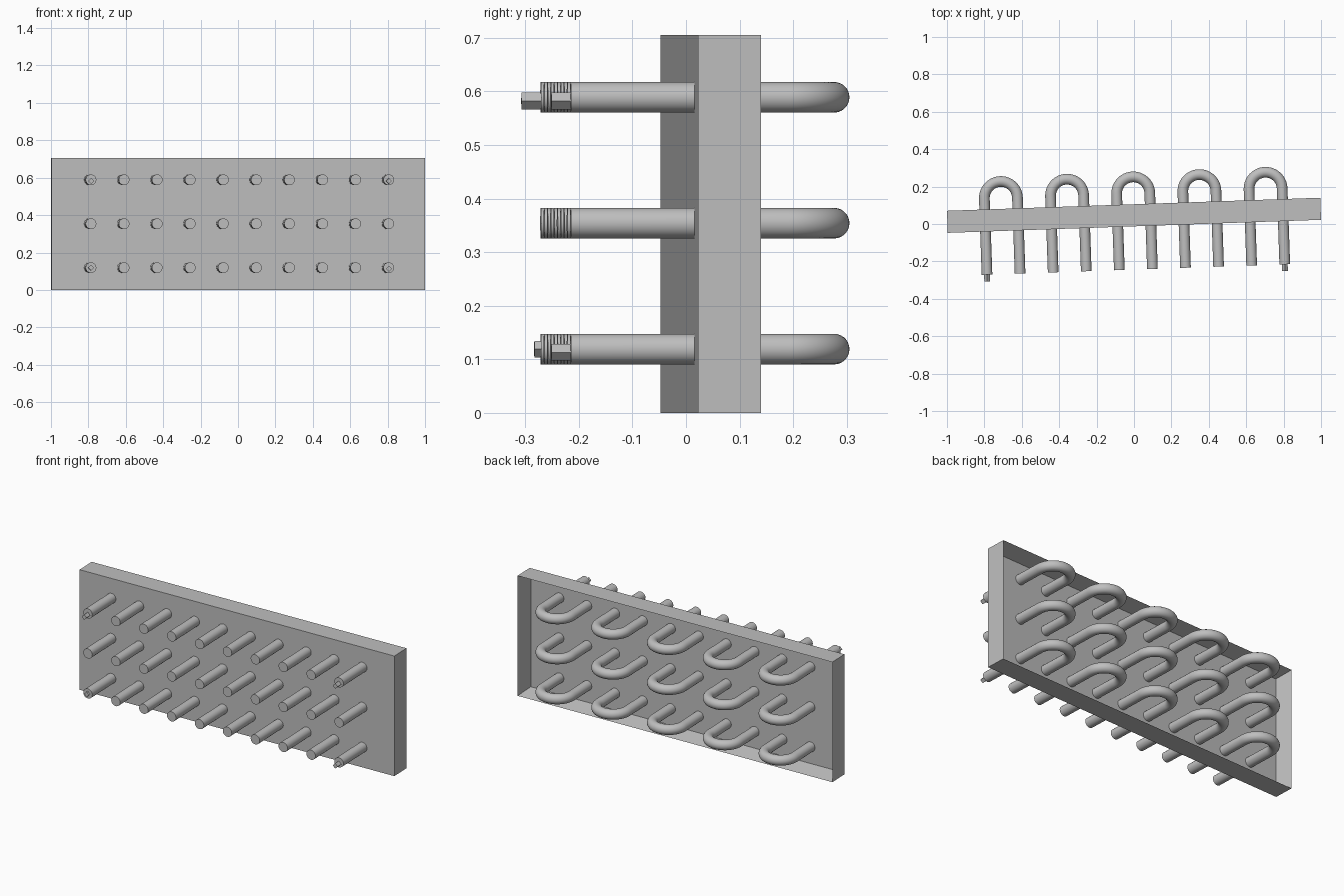
import bpy, bmesh, math
from mathutils import Matrix, Vector

if "Cube" in bpy.data.objects:
    bpy.data.objects.remove(bpy.data.objects["Cube"], do_unlink=True)

LENGTH, DEPTH, HEIGHT, WALL = 1.997, 0.118, 0.705, 0.02
TUBE_R, PITCH, ROWS = 0.0285, 0.177, (0.119, 0.354, 0.589)
FRONT_END, BEND_Y = -0.29, 0.117

# The whole assembly is turned two degrees about the vertical
PLACE = Matrix.Translation((0, 0.0465, 0)) @ Matrix.Rotation(math.radians(2), 4, "Z")

metal = bpy.data.materials.new("grey metal")
metal.use_nodes = True
COLOUR = (0.52, 0.52, 0.52, 1)
metal.diffuse_color = COLOUR
metal.node_tree.nodes["Principled BSDF"].inputs["Base Color"].default_value = COLOUR


def add_part(name, bm, smooth=False):
    bmesh.ops.recalc_face_normals(bm, faces=bm.faces)
    mesh = bpy.data.meshes.new(name)
    bm.to_mesh(mesh)
    bm.free()
    mesh.materials.append(metal)
    obj = bpy.data.objects.new(name, mesh)
    bpy.context.collection.objects.link(obj)
    obj.matrix_world = PLACE
    if smooth:
        bpy.ops.object.select_all(action="DESELECT")
        obj.select_set(True)
        bpy.context.view_layer.objects.active = obj
        bpy.ops.object.shade_smooth_by_angle(angle=math.radians(35))
    return obj


def sweep(bm, path, radius, sides=28):
    """Round tube along a path lying in a horizontal plane, with flat ends."""
    rings = []
    for i, p in enumerate(path):
        along = (path[min(i + 1, len(path) - 1)] - path[max(i - 1, 0)]).normalized()
        across = Vector((along.y, -along.x, 0))
        ring = []
        for s in range(sides):
            a = math.tau * s / sides
            offset = across * math.cos(a) + Vector((0, 0, math.sin(a)))
            ring.append(bm.verts.new(p + offset * radius))
        rings.append(ring)
    for a, b in zip(rings, rings[1:]):
        for s in range(sides):
            t = (s + 1) % sides
            bm.faces.new((a[s], a[t], b[t], b[s]))
    bm.faces.new(rings[0])
    bm.faces.new(rings[-1])


# Shallow tray: a box whose back face is inset and pushed in
bm = bmesh.new()
bmesh.ops.create_cube(bm, size=1, matrix=Matrix.Translation((0, 0, HEIGHT / 2))
                      @ Matrix.Diagonal((LENGTH, DEPTH, HEIGHT, 1)))
bm.normal_update()
back = max(bm.faces, key=lambda f: f.normal.y)
bmesh.ops.inset_region(bm, faces=[back], thickness=WALL, use_even_offset=True)
bmesh.ops.translate(bm, verts=back.verts, vec=(0, WALL - DEPTH, 0))
add_part("tray", bm)

# Hairpin tubes: two straight legs through the tray joined by a half circle
for row, z in enumerate(ROWS):
    for col in range(5):
        x = (col - 2) * 2 * PITCH
        r = PITCH / 2
        path = [Vector((x + r, FRONT_END, z))]
        for i in range(25):
            a = math.pi * i / 24
            path.append(Vector((x + r * math.cos(a), BEND_Y + r * math.sin(a), z)))
        path.append(Vector((x - r, FRONT_END, z)))
        bm = bmesh.new()
        sweep(bm, path, TUBE_R)
        add_part(f"hairpin_tube_{row + 1}_{col + 1}", bm, smooth=True)

# Small four-sided pegs on the front ends of the four corner tubes
for name, side, z, drop, length in (
        ("lower_right_peg", -1, ROWS[0], 0.0, 0.012), ("lower_left_peg", 1, ROWS[0], -0.006, 0.036),
        ("upper_right_peg", -1, ROWS[2], -0.007, 0.036), ("upper_left_peg", 1, ROWS[2], -0.007, 0.036)):
    bm = bmesh.new()
    bmesh.ops.create_cone(
        bm, cap_ends=True, segments=4, radius1=0.0155, radius2=0.0155, depth=length + 0.01,
        matrix=Matrix.Translation((side * 4.5 * PITCH, FRONT_END - (length - 0.01) / 2, z + drop))
        @ Matrix.Rotation(math.pi / 2, 4, "X"))
    add_part(name, bm)
